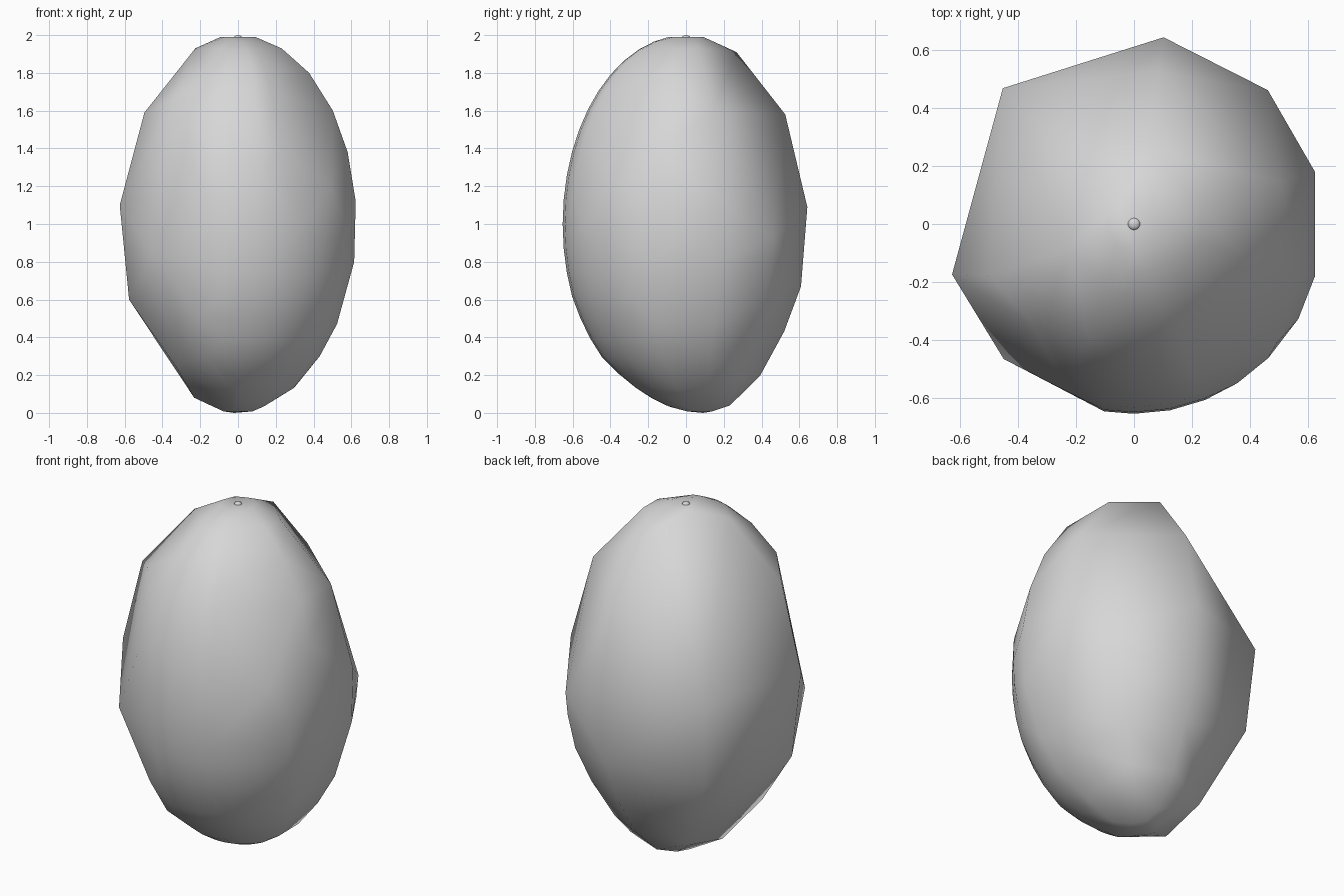
import bpy, bmesh, math

cube = bpy.data.objects.get("Cube")
if cube:
    bpy.data.objects.remove(cube, do_unlink=True)

grey = bpy.data.materials.new("plain_grey")
grey.use_nodes = True
colour = (0.68, 0.68, 0.68, 1)
grey.diffuse_color = colour
grey.node_tree.nodes["Principled BSDF"].inputs["Base Color"].default_value = colour


def shell_point(angle, z):
    """Point on the egg surface, a little slimmer towards the base."""
    radius = 0.653 * math.sqrt(max(0, 1 - (z - 1) ** 2))
    radius *= 1 - 0.07 * max(0, 0.6 - z) / 0.6
    a = math.radians(angle)
    lean = max(0, 0.3 - z) * 0.25        # the base tip sits slightly to the back
    return (radius * math.cos(a), radius * math.sin(a) + lean, z)


def finish(bm, name):
    mesh = bpy.data.meshes.new(name)
    bm.normal_update()
    bm.to_mesh(mesh)
    bm.free()
    mesh.materials.append(grey)
    for poly in mesh.polygons:
        poly.use_smooth = True
    obj = bpy.data.objects.new(name, mesh)
    bpy.context.collection.objects.link(obj)
    return obj


# Coarse columns on the back and sides: angle and heights
columns = {
    16: (0.14, 0.3, 0.47, 0.8, 1.12, 1.6, 1.93),
    45: (0.1, 0.2, 0.4, 0.6, 0.8, 0.93),
    81: (0.04, 0.2, 0.43, 0.67, 1.09, 1.58, 1.91),
    134: (0.15, 0.6, 1.1),
    195.5: (0.08, 0.6, 1.1),
    200: (1.59, 1.93),
    217: (0.25,),
    226: (0.85, 1.66),
    248: (0.3, 0.5, 1.31, 1.55, 1.77, 1.93),
    320: (1.2,),
    344: (0.13, 0.3, 0.47, 0.8, 1.12, 1.38, 1.6, 1.8, 1.93),
}
# Fine columns on the smooth front, thinning out above the left flank
fine = [1 - math.cos(math.pi * i / 24) for i in range(2, 23)]
for angle in (261, 270, 281, 292):
    columns[angle] = fine
for angle in (303, 315, 330):
    columns[angle] = [z for z in fine if z < 1.01]

# Egg shell
bm = bmesh.new()
for angle, heights in columns.items():
    for z in heights:
        bm.verts.new(shell_point(angle, z))
for i in range(8):
    bm.verts.new(shell_point(45 * i, 1.99))
for i in range(6):
    bm.verts.new(shell_point(60 * i, 0.008))
bm.verts.new((-0.02, 0.09, 0))
bmesh.ops.convex_hull(bm, input=bm.verts[:])
loose = [v for v in bm.verts if not v.link_faces]
bmesh.ops.delete(bm, geom=loose, context="VERTS")
bmesh.ops.recalc_face_normals(bm, faces=bm.faces[:])
finish(bm, "egg_shell")

# Small nub at the top
bm = bmesh.new()
bmesh.ops.create_uvsphere(bm, u_segments=10, v_segments=6, radius=0.022)
bmesh.ops.scale(bm, vec=(1, 1, 0.55), verts=bm.verts[:])
bmesh.ops.translate(bm, vec=(0, 0, 1.988), verts=bm.verts[:])
finish(bm, "top_nub")
